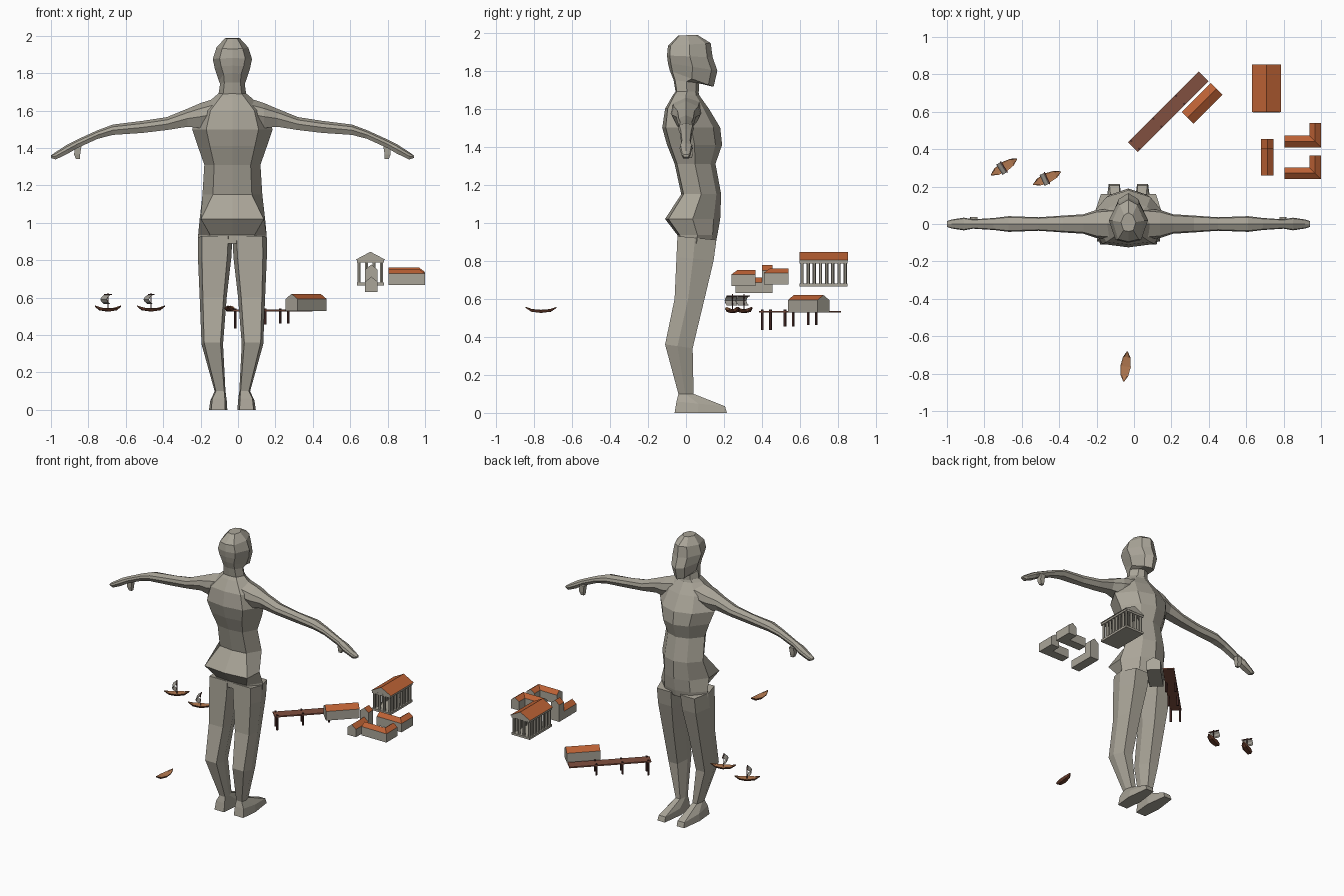
import bpy, bmesh, math
from mathutils import Matrix

if "Cube" in bpy.data.objects:
    bpy.data.objects.remove(bpy.data.objects["Cube"])


def material(name, rgb):
    m = bpy.data.materials.new(name)
    m.diffuse_color = (*rgb, 1)
    m.use_nodes = True
    m.node_tree.nodes["Principled BSDF"].inputs["Base Color"].default_value = m.diffuse_color
    return m


STONE = material("grey stone", (0.40, 0.375, 0.315))
ROOF = material("orange roof tile", (0.50, 0.12, 0.035))
DECK = material("brown planks", (0.22, 0.08, 0.05))
POLE = material("dark timber", (0.08, 0.03, 0.025))
HULL = material("hull wood", (0.16, 0.055, 0.03))
INNER = material("light boat wood", (0.45, 0.19, 0.08))
SAIL = material("sail cloth", (0.40, 0.375, 0.33))
CX = -0.03  # centre line of the statue


def finish(name, bm, mats, loc=(0, 0, 0), angle=0, mirror=False, rule=None):
    bmesh.ops.recalc_face_normals(bm, faces=bm.faces)
    bm.normal_update()
    if rule:
        for f in bm.faces:
            f.material_index = 1 if rule(f) else 0
    me = bpy.data.meshes.new(name)
    bm.to_mesh(me)
    bm.free()
    for m in mats:
        me.materials.append(m)
    ob = bpy.data.objects.new(name, me)
    bpy.context.collection.objects.link(ob)
    ob.location = loc
    ob.rotation_euler.z = angle
    if mirror:
        ob.modifiers.new("mirror", "MIRROR")
    return ob


def loft(rings, bm=None):
    """Join rings of equal point count and cap both ends."""
    bm = bm or bmesh.new()
    rows = [[bm.verts.new(p) for p in r] for r in rings]
    n = len(rows[0])
    for a, b in zip(rows, rows[1:]):
        for i in range(n):
            j = (i + 1) % n
            bm.faces.new((a[i], a[j], b[j], b[i]))
    bm.faces.new(rows[0])
    bm.faces.new(rows[-1])
    return bm


def box(bm, x0, x1, y0, y1, z0, z1):
    mat = Matrix.Translation(((x0 + x1) / 2, (y0 + y1) / 2, (z0 + z1) / 2)) @ \
        Matrix.Diagonal((x1 - x0, y1 - y0, z1 - z0, 1))
    bmesh.ops.create_cube(bm, size=1, matrix=mat)


def post(bm, x, y, z0, z1, r, sides=6):
    bmesh.ops.create_cone(bm, cap_ends=True, segments=sides, radius1=r, radius2=r,
                          depth=z1 - z0, matrix=Matrix.Translation((x, y, (z0 + z1) / 2)))


# ---- statue ----
def body_ring(w, yf, yb, zf, zb, back=0.65):
    half = [(0, 1), (0.55, 0.88), (1, 0.5), (back, 0.06), (0, 0)]
    pts = half + [(-x, t) for x, t in half[3:0:-1]]
    return [(x * w, yb + t * (yf - yb), zb + t * (zf - zb)) for x, t in pts]


# half width, front y, back y, z
torso = [(.183, .155, -.045, .89), (.183, .165, -.045, .935), (.175, .18, -.11, 1.02, .96),
         (.16, .185, -.025, 1.15), (.15, .155, -.06, 1.31), (.185, .19, -.10, 1.41),
         (.215, .18, -.125, 1.50), (.18, .12, -.11, 1.60), (.10, .07, -.07, 1.67),
         (.076, .065, -.055, 1.69)]
finish("torso", loft([body_ring(*(t[:3] + (t[3], t[3]) + t[4:])) for t in torso]),
       [STONE], (CX, 0, 0))

# half width, front y, back y, front z, back z
head = [(.076, .065, -.055, 1.66, 1.69), (.066, .07, -.065, 1.735, 1.75),
        (.072, .145, -.085, 1.715, 1.80), (.093, .165, -.095, 1.80, 1.84),
        (.105, .14, -.10, 1.87, 1.88), (.085, .13, -.095, 1.945, 1.93),
        (.04, .06, -.04, 1.988, 1.985)]
finish("head", loft([body_ring(*h) for h in head]), [STONE], (CX, 0, 0))


def leg_ring(xi, xo, yf, yb, zf, zb):
    pts = [(.12, 0), (.88, 0), (1, .45), (.8, 1), (.2, 1), (0, .45)]
    return [(xi + s * (xo - xi), yb + t * (yf - yb), zb + t * (zf - zb)) for s, t in pts]


leg = [(0, .184, .16, -.045, .91, .93), (.006, .184, .145, -.05, .80, .82),
       (.03, .175, .10, -.06, .61, .60), (.05, .165, .035, -.11, .34, .36),
       (.037, .095, .04, -.04, .10, .10), (.03, .118, .205, -.05, .035, .06),
       (.027, .125, .215, -.06, 0, 0)]
finish("legs", loft([leg_ring(*r) for r in leg]), [STONE], (CX, 0, 0), mirror=True)


def arm_ring(x, top, low, w, yc=0):
    pts = [(0, 1), (.85, .8), (1, .5), (.6, .08), (-.6, .08), (-1, .5), (-.85, .8)]
    return [(x, yc + s * w, low + t * (top - low)) for s, t in pts]


# distance from centre, top z, bottom z, half depth
arm = [(.06, 1.675, 1.50, .085), (.17, 1.64, 1.495, .075), (.24, 1.61, 1.505, .052),
       (.35, 1.565, 1.49, .045), (.48, 1.545, 1.475, .036), (.64, 1.525, 1.465, .042),
       (.72, 1.495, 1.445, .032), (.83, 1.445, 1.395, .025), (.88, 1.42, 1.365, .034),
       (.945, 1.378, 1.335, .024), (.97, 1.36, 1.345, .016)]
finish("arms", loft([arm_ring(*a) for a in arm]), [STONE], (CX, 0, 0), mirror=True)
thumb = [[(x - r, .02 - r, z), (x + r, .02 - r, z), (x + r, .02 + r, z), (x - r, .02 + r, z)]
         for x, z, r in [(.825, 1.41, .018), (.83, 1.365, .016), (.825, 1.34, .011)]]
finish("thumbs", loft(thumb), [STONE], (CX, 0, 0), mirror=True)


# ---- houses ----
def is_roof(f):
    return f.normal.z > 0.3


def gable(y, h, z0, eave, ridge):
    """Pentagon cross-section of a house as (offset, z)."""
    return [(-h, z0), (h, z0), (h, eave), (0, ridge), (-h, eave)]


def house(name, x, y, length, width, z0, eave, ridge, angle):
    prof = gable(0, width / 2, z0, eave, ridge)
    bm = loft([[(s * length / 2, o, z) for o, z in prof] for s in (-1, 1)])
    finish(name, bm, [STONE, ROOF], (x, y, 0), angle, rule=is_roof)


def corner_house(name, x0, x1, y0, y1, width, z0):
    h = width / 2
    xc, yc = x1 - h, y0 + h
    prof = gable(0, h, z0, z0 + .062, z0 + .085)
    bm = loft([[(x0, yc + o, z) for o, z in prof],
               [(xc - o, yc + o, z) for o, z in prof],
               [(xc - o, y1, z) for o, z in prof]])
    finish(name, bm, [STONE, ROOF], rule=is_roof)


R90 = math.pi / 2
house("warehouse", .364, .645, .22, .09, .528, .593, .62, math.pi / 4)
house("low_hall", .713, .33, .14, .066, .63, .685, .712, R90)
house("hall_tower", .713, .427, .054, .066, .63, .75, .777, R90)
corner_house("near_corner_house", .805, 1.0, .24, .365, .063, .667)
corner_house("far_corner_house", .805, 1.0, .41, .54, .063, .675)

# ---- temple ----
bm = bmesh.new()
box(bm, .635, .78, .597, .85, .665, .68)
box(bm, .635, .78, .597, .85, .787, .80)
finish("temple_base_and_beam", bm, [STONE])
bm = bmesh.new()
for i in range(8):
    y = .61 + i * .227 / 7
    for x in ((.648, .688, .727, .767) if i in (0, 7) else (.648, .767)):
        post(bm, x, y, .68, .787, .009)
finish("temple_columns", bm, [STONE])
house("temple_roof", .708, .725, .255, .154, .80, .804, .845, R90)

# ---- pier ----
bm = bmesh.new()
box(bm, -.268, .268, -.037, .037, .527, .536)
finish("pier_deck", bm, [DECK], (.183, .60, 0), math.pi / 4)
bm = bmesh.new()
for u, low in ((-.25, .435), (-.082, .455), (.09, .462)):
    for v in (-.03, .03):
        post(bm, u, v, low, .543, .007)
finish("pier_poles", bm, [POLE], (.183, .60, 0), math.pi / 4)


# ---- boats ----
def boat(name, x, y, angle, sail):
    # u along the hull, half width, keel z, rim z
    secs = [(-.082, .002, .552, .558), (-.05, .02, .532, .546), (0, .028, .526, .542),
            (.05, .02, .532, .546), (.082, .002, .552, .558)]
    bm = loft([[(u, -w, r), (u, -w * .55, k), (u, w * .55, k), (u, w, r),
                (u, w * .7, r - .003), (u, -w * .7, r - .003)] for u, w, k, r in secs])
    finish(name + "_hull", bm, [HULL, INNER], (x, y, 0), angle, rule=lambda f: f.normal.z > .3)
    if not sail:
        return
    bm = bmesh.new()
    post(bm, 0, 0, .53, .625, .003)
    box(bm, -.003, .003, -.035, .035, .613, .618)
    finish(name + "_mast", bm, [POLE], (x, y, 0), angle)
    # billowing square sail
    bm = bmesh.new()
    rows = []
    for i in range(5):
        t = i / 4
        u = -.004 - .024 * math.sin(math.pi * t)
        rows.append([(u + d, v, .565 + .05 * t) for d, v in
                     ((-.001, -.032), (-.001, .032), (.001, .032), (.001, -.032))])
    finish(name + "_sail", loft(rows, bm), [SAIL], (x, y, 0), angle)


boat("left_boat", -.695, .305, math.radians(32), True)
boat("middle_boat", -.465, .245, math.radians(25), True)
boat("rowing_boat", -.045, -.762, math.radians(83), False)
